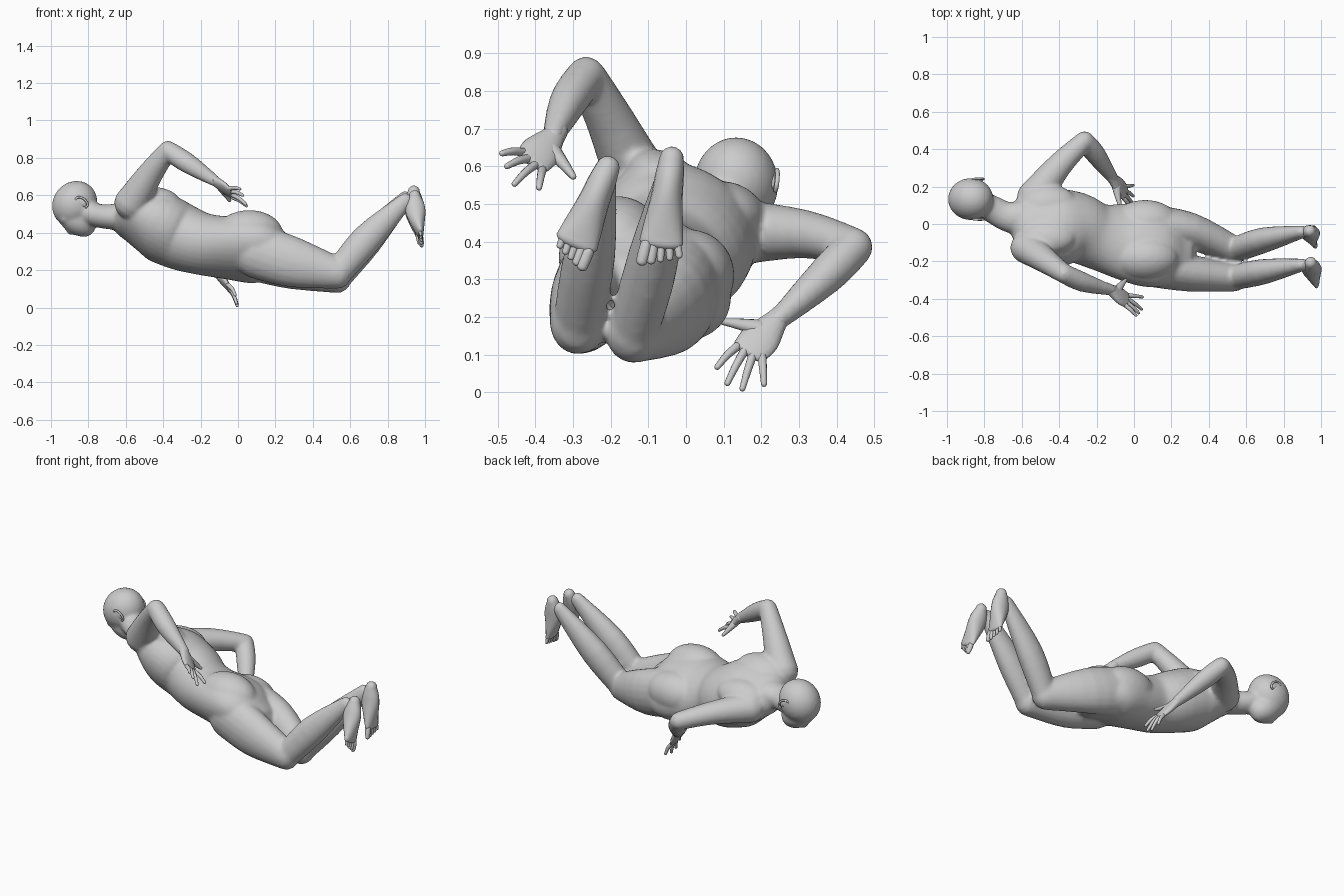
import bpy, bmesh
from math import sin, cos, pi, radians
from mathutils import Vector, Matrix

old = bpy.data.objects.get("Cube")
if old:
    bpy.data.objects.remove(old, do_unlink=True)

GREY = (0.6, 0.6, 0.6, 1)
skin = bpy.data.materials.new("grey skin")
skin.use_nodes = True
skin.diffuse_color = GREY
bsdf = next(n for n in skin.node_tree.nodes if n.type == 'BSDF_PRINCIPLED')
bsdf.inputs["Base Color"].default_value = GREY


def spline(stations, steps):
    """Catmull-Rom through stations of (x, y, z, half width, half depth)."""
    pts = [Vector(s) for s in stations]
    pts = [pts[0]] + pts + [pts[-1]]
    out = []
    for a, b, c, d in zip(pts, pts[1:], pts[2:], pts[3:]):
        for k in range(steps):
            t = k / steps
            out.append(b + (c - a) * (t / 2) + (a * 2 - b * 5 + c * 4 - d) * (t * t / 2)
                       + (b * 3 - a - c * 3 + d) * (t ** 3 / 2))
    return out + [pts[-1]]


def loft(bm, stations, side, steps=4, sides=20):
    """Elliptical tube with rounded ends."""
    path = spline(stations, steps)
    centres = [Vector(p[:3]) for p in path]
    rows = []
    last = len(path) - 1
    for i, p in enumerate(path):
        t = (centres[min(i + 1, last)] - centres[max(i - 1, 0)]).normalized()
        rows.append((centres[i], p[3], p[4], t))

    def cap(row, sign):
        c, w, d, t = row
        r = min(w, d)
        return [(c + t * (sign * r * sin(a)), w * cos(a), d * cos(a), t)
                for a in (pi / 7, pi / 3.5, pi / 2.3)]

    rows = cap(rows[0], -1)[::-1] + rows + cap(rows[-1], 1)
    rings = []
    for c, w, d, t in rows:
        s = Vector(side)
        s = (s - t * s.dot(t)).normalized()
        n = t.cross(s)
        rings.append([bm.verts.new(c + s * (w * cos(a)) + n * (d * sin(a)))
                      for a in (2 * pi * k / sides for k in range(sides))])
    for r0, r1 in zip(rings, rings[1:]):
        for k in range(sides):
            j = (k + 1) % sides
            bm.faces.new((r0[k], r0[j], r1[j], r1[k]))
    bm.faces.new(rings[0][::-1])
    bm.faces.new(rings[-1])


def blob(bm, centre, radii, axes):
    """Ellipsoid with the given axes."""
    m = Matrix([Vector(a).normalized() * r for a, r in zip(axes, radii)]).transposed().to_4x4()
    m.translation = Vector(centre)
    bmesh.ops.create_uvsphere(bm, u_segments=24, v_segments=14, radius=1, matrix=m)


def finish(name, bm):
    bmesh.ops.recalc_face_normals(bm, faces=bm.faces[:])
    for f in bm.faces:
        f.smooth = True
    mesh = bpy.data.meshes.new(name)
    bm.to_mesh(mesh)
    bm.free()
    mesh.materials.append(skin)
    ob = bpy.data.objects.new(name, mesh)
    bpy.context.collection.objects.link(ob)
    return ob


X, Y = Vector((1, 0, 0)), Vector((0, 1, 0))
ROLL = radians(25)
ACROSS = Vector((0, cos(ROLL), -sin(ROLL)))
BACK = Vector((0, sin(ROLL), cos(ROLL)))

body = bmesh.new()

# Torso, rolled about its length
loft(body, [(-.65, .035, .48, .085, .063), (-.62, .03, .475, .135, .088), (-.55, .015, .465, .195, .122),
            (-.43, -.015, .434, .216, .176), (-.31, -.02, .38, .194, .177), (-.2, -.065, .342, .18, .164),
            (-.08, -.09, .322, .21, .156), (.04, -.105, .312, .238, .162), (.13, -.113, .297, .238, .155),
            (.21, -.125, .262, .205, .125)], ACROSS, sides=32)

# Buttocks and shoulder blades
for sign in (-1, 1):
    hip = Vector((.06, -.106, .315)) + ACROSS * (sign * .105) + BACK * .042
    blob(body, hip, (.18, .122, .124), (X, ACROSS, BACK))
    blade = Vector((-.46, -.012, .442)) + ACROSS * (sign * .1) + BACK * .088
    blob(body, blade, (.15, .1, .076), (X, ACROSS, BACK))

# Neck
loft(body, [(-.6, .03, .487, .1, .082), (-.68, .04, .485, .08, .068),
            (-.75, .075, .492, .074, .064), (-.82, .11, .515, .07, .065)], Y)

# Head: cranium, face, nose, lips, chin, brow
UP, FACE = Vector((-.8, 0, .6)), Vector((-.6, 0, -.8))
HEAD = (FACE, Y, UP)
blob(body, (-.873, .133, .553), (.129, .113, .117), HEAD)
blob(body, (-.862, .128, .474), (.083, .083, .115), HEAD)
blob(body, (-.888, .124, .421), (.037, .018, .03), HEAD)
blob(body, (-.85, .124, .414), (.026, .032, .022), HEAD)
blob(body, (-.808, .124, .414), (.036, .042, .034), HEAD)
for sign in (-1, 1):
    blob(body, (-.93, .128 + sign * .04, .472), (.024, .035, .016), HEAD)

# Upper arms and forearms
for shoulder, middle, elbow, lower, wrist in (
        ((-.57, -.125, .555), (-.467, -.2, .718), (-.375, -.265, .84), (-.27, -.312, .772), (-.12, -.355, .675)),
        ((-.535, .14, .425), (-.4, .312, .42), (-.265, .445, .385), (-.205, .372, .31), (-.11, .238, .187))):
    loft(body, [(*shoulder, .094, .088), (*middle, .069, .065), (*elbow, .052, .052)], X)
    loft(body, [(*elbow, .052, .052), (*lower, .055, .051), (*wrist, .031, .028)], X)

# Thighs and shins
for hip, middle, knee, calf, ankle in (
        ((.1, -.015, .285), (.3, -.038, .23), (.535, -.14, .16), (.69, -.087, .355), (.9, -.042, .585)),
        ((.1, -.22, .3), (.3, -.263, .24), (.535, -.287, .183), (.69, -.255, .367), (.9, -.218, .575))):
    loft(body, [(*hip, .118, .145), (*middle, .099, .134), (*knee, .075, .085)], Y)
    loft(body, [(*knee, .066, .072), (*calf, .068, .082), (*ankle, .034, .042)], Y)

skin_body = finish("body", body)
remesh = skin_body.modifiers.new("fuse", 'REMESH')
remesh.mode = 'VOXEL'
remesh.voxel_size = .01
remesh.use_smooth_shade = True
soften = skin_body.modifiers.new("soften", 'SMOOTH')
soften.factor = .5
soften.iterations = 8


# Hands: palm, four fingers, thumb
def hand(name, wrist, knuckles, tips, thumb):
    bm = bmesh.new()
    wrist, knuckles, thumb = Vector(wrist), Vector(knuckles), Vector(thumb)
    tips = [Vector(t) for t in tips]
    across = (tips[-1] - tips[0]).normalized()
    start = wrist + (wrist - knuckles) * .3
    mid = wrist.lerp(knuckles, .55)
    loft(bm, [(*start, .027, .025), (*wrist, .033, .025), (*mid, .052, .021),
              (*knuckles, .048, .014)], across, sides=16)
    for i, tip in enumerate(tips):
        root = knuckles + across * (-.036 + .024 * i)
        bend = root.lerp(tip, .5) + Vector((.004, 0, .004))
        loft(bm, [(*root, .012, .012), (*bend, .0105, .0105), (*tip, .008, .008)], across, sides=10)
    base = wrist.lerp(knuckles, .3) - across * .02
    joint = base.lerp(thumb, .55) - across * .006
    loft(bm, [(*base, .026, .022), (*joint, .016, .014), (*thumb, .009, .009)], across, sides=10)
    finish(name, bm)


hand("left_hand", (-.12, -.355, .675), (-.04, -.407, .613),
     [(.045, -.39, .543), (.04, -.455, .553), (.025, -.475, .6), (.01, -.488, .634)], (-.045, -.3, .573))
hand("right_hand", (-.11, .237, .187), (-.05, .168, .108),
     [(-.015, .083, .067), (-.008, .11, .024), (-.005, .15, .01), (-.005, .207, .022)], (-.075, .098, .187))


# Feet: sole down to the ball, then five toes
def foot(name, heel, ball, big_toe, small_toe):
    bm = bmesh.new()
    heel, ball = Vector(heel), Vector(ball)
    big, small = Vector(big_toe), Vector(small_toe)
    across = small - big
    stations = [(*(heel.lerp(ball, t) - X * lift), w, d) for t, lift, w, d in (
        (0, 0, .032, .032), (.2, .005, .038, .05), (.45, .006, .042, .053),
        (.75, .002, .051, .037), (1, -.004, .058, .019))]
    loft(bm, stations, across, sides=18)
    for i in range(5):
        t = i / 4
        r = .016 - .006 * min(1, t * 2)
        tip = big.lerp(small, t) + Vector((0, 0, .012 * t * (t - 1)))
        root = ball + across.normalized() * (-.04 + .082 * t) + X * .004
        loft(bm, [(*root, r, r), (*root.lerp(tip, .6), r, r * .9), (*tip, r * .9, r * .7)],
             across, sides=10)
    finish(name, bm)


foot("right_foot", (.94, -.038, .62), (.958, -.066, .398), (.97, -.118, .347), (.967, -.018, .362))
foot("left_foot", (.945, -.208, .595), (.97, -.29, .398), (.982, -.276, .333), (.977, -.335, .388))

# Ears: curled rim around a shallow dish
for name, sign in (("right_ear", 1), ("left_ear", -1)):
    bm = bmesh.new()
    centre = Vector((-.836, .133 + sign * .099, .562))
    out = Y * sign
    blob(bm, centre - out * .002, (.019, .011, .03), HEAD)
    rim = []
    for k in range(9):
        a = -.6 * pi + k * 1.5 * pi / 8
        p = centre + UP * (.036 * sin(a)) - FACE * (.022 * cos(a)) + out * (.007 + .004 * cos(a))
        rim.append((*p, .006, .006))
    loft(bm, rim, Y, steps=2, sides=8)
    finish(name, bm)
